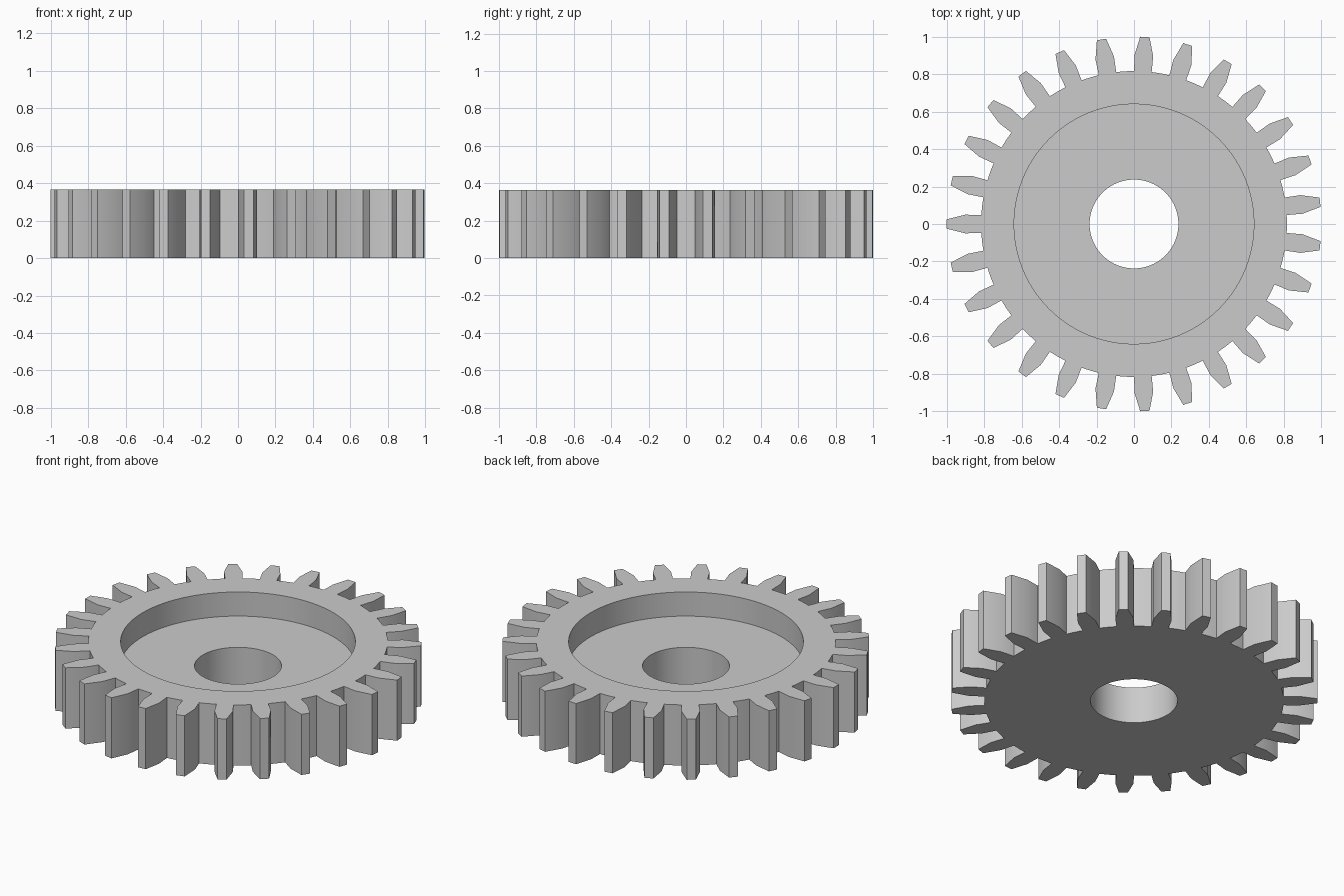
import bpy
import bmesh
from math import sin, cos, tau, atan2, hypot, radians

default = bpy.data.objects.get("Cube")
if default:
    bpy.data.objects.remove(default)

TEETH = 27
HEIGHT = 0.365
FLOOR = 0.22
ROOT_R, RECESS_R, BORE_R = 0.815, 0.64, 0.237
PITCH = tau / TEETH
# Half of a tooth: distance from the centre, half width
FLANK = [(ROOT_R, 0.047), (0.90, 0.050), (1.0, 0.025)]


def gear_outline():
    """Polar points (angle, radius) of the toothed rim, one tooth at a time."""
    tooth = [(atan2(w, r), hypot(r, w)) for r, w in FLANK]
    tooth = [(-a, r) for a, r in tooth] + tooth[::-1]
    start = tooth[-1][0]
    gap = PITCH - 2 * start
    root = tooth[-1][1]
    tooth += [(start + gap * k / 4, root) for k in (1, 2, 3)]
    return [(a + (i + 0.5) * PITCH, r) for i in range(TEETH) for a, r in tooth]


outline = gear_outline()
angles = [a for a, r in outline]
toothed = [r for a, r in outline]


def circle(radius):
    return [radius] * len(angles)


# Closed cross-section: rim, recess wall, recess floor, bore, underside
section = [(toothed, 0), (toothed, HEIGHT),
           (circle(RECESS_R), HEIGHT), (circle(RECESS_R), FLOOR),
           (circle(BORE_R), FLOOR), (circle(BORE_R), 0)]

bm = bmesh.new()
rings = [[bm.verts.new((r * cos(a), r * sin(a), z)) for a, r in zip(angles, radii)]
         for radii, z in section]
count = len(angles)
for i, lower in enumerate(rings):
    upper = rings[(i + 1) % len(rings)]
    for j in range(count):
        k = (j + 1) % count
        bm.faces.new((lower[j], lower[k], upper[k], upper[j]))
bmesh.ops.recalc_face_normals(bm, faces=bm.faces)

mesh = bpy.data.meshes.new("gear_wheel")
bm.to_mesh(mesh)
bm.free()
gear = bpy.data.objects.new("gear_wheel", mesh)
bpy.context.collection.objects.link(gear)

# Plain grey metal
grey = bpy.data.materials.new("grey")
grey.use_nodes = True
colour = (0.6, 0.6, 0.6, 1)
grey.diffuse_color = colour
grey.node_tree.nodes["Principled BSDF"].inputs["Base Color"].default_value = colour
mesh.materials.append(grey)

bpy.ops.object.select_all(action="DESELECT")
gear.select_set(True)
bpy.context.view_layer.objects.active = gear
bpy.ops.object.shade_smooth_by_angle(angle=radians(30))
